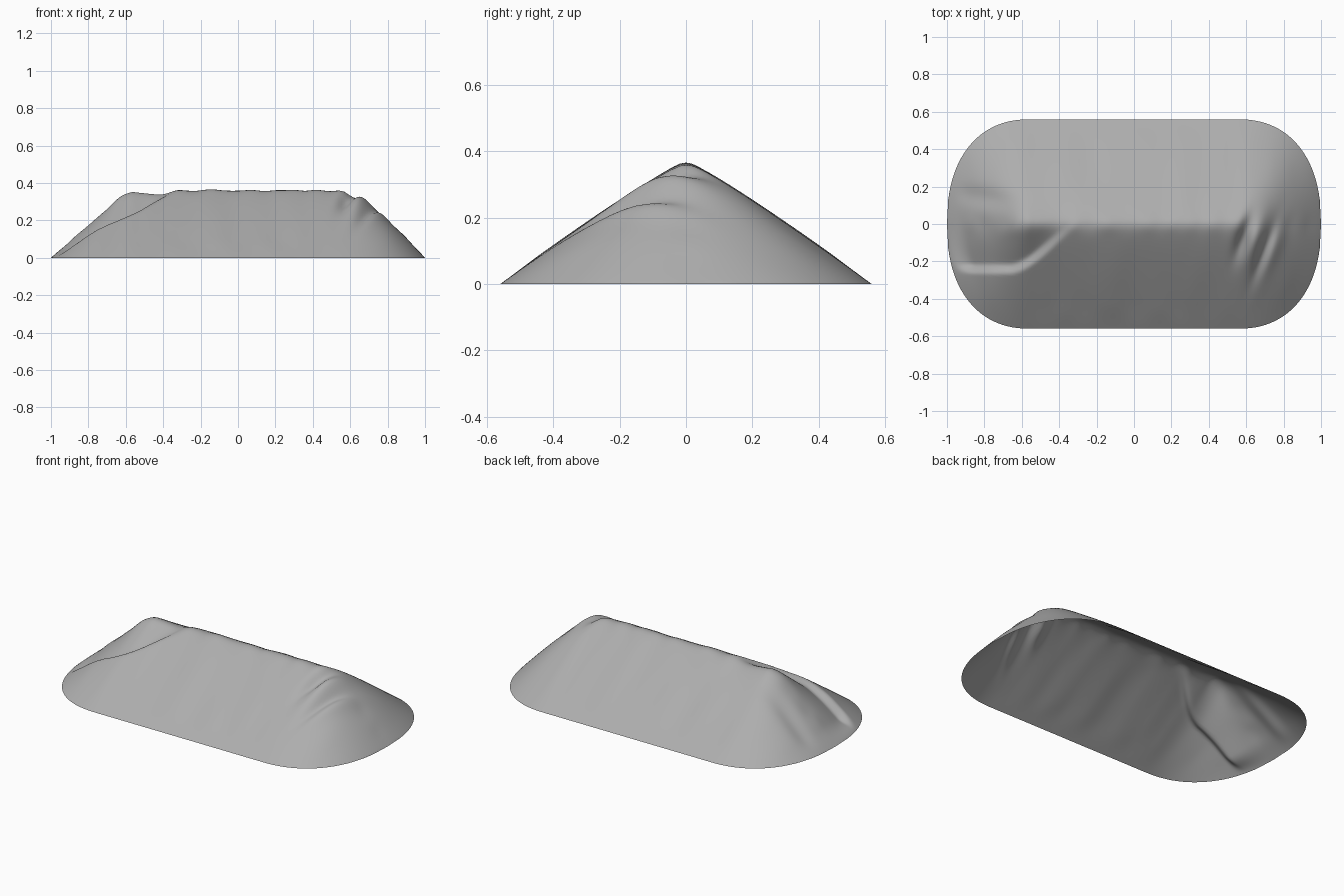
import bpy, bmesh, math
from mathutils import Vector, noise

cube = bpy.data.objects.get("Cube")
if cube:
    bpy.data.objects.remove(cube, do_unlink=True)

HALF_W, SPINE, POW, HEIGHT = 0.56, 0.55, 2.3, 0.375
COLS, ROWS = 150, 100


def smooth(t):
    t = max(0.0, min(1.0, t))
    return t * t * (3 - 2 * t)


def half_width(x):
    t = max(0.0, (abs(x) - SPINE) / (1 - SPINE))
    return HALF_W * max(0.0, 1 - t ** POW) ** (1 / POW)


def dent(x, y, cx, cy, rx, ry, lean):
    """Soft oval blob, its long axis leaning in x as y changes."""
    dx, dy = (x - cx - lean * (y - cy)) / rx, (y - cy) / ry
    return math.exp(-dx * dx - dy * dy)


def height(x, y):
    # Straight ridge with rounded, slightly bulging ends
    t = max(0.0, (abs(x) - SPINE) / (1 - SPINE))
    v = abs(y) / HALF_W
    s = (t ** POW + v ** POW) ** (1 / POW)
    end = t * t / (t * t + v * v + 1e-6)
    p = 1.08 + (0.27 if x > 0 else 0.04) * end
    z = HEIGHT * (1 - math.hypot(s ** p, 0.04))
    rim = smooth((1 - s) * 4)

    # Slip scar: a curved edge with a scooped bed behind it
    edge = -0.27 * smooth((-0.22 - x) / 0.45)
    d = y - edge
    fade = smooth((-0.28 - x) / 0.25)
    if d > 0:
        z -= 0.05 * rim * fade * smooth(d / 0.06) * math.exp(-(d / 0.2) ** 2)
    z += 0.015 * rim * dent(x, y, -0.64, -0.01, 0.07, 0.06, 0.3)
    z -= 0.018 * rim * dent(x, y, -0.8, 0.14, 0.16, 0.06, -1.2)

    # Two curved hollows and the lumps between them
    z -= 0.04 * rim * dent(x, y, 0.585, -0.07, 0.035, 0.11, 0.3)
    z += 0.012 * rim * dent(x, y, 0.65, -0.08, 0.03, 0.12, 0.35)
    z -= 0.03 * rim * dent(x, y, 0.69, -0.16, 0.03, 0.14, 0.35)
    z += 0.012 * rim * dent(x, y, 0.75, -0.12, 0.04, 0.13, 0.35)

    # Gentle unevenness, stretched down the slope
    z += 0.005 * rim * noise.noise(Vector((x * 8, y * 3, 0.5)))
    z += 0.008 * noise.noise(Vector((x * 11, 3.1, 0.2))) * math.exp(-(y / 0.05) ** 2) * rim
    return max(0.0, z)


# Mound: an open sheet, closely spaced at the ends
bm = bmesh.new()
grid = []
for i in range(COLS + 1):
    u = 2 * i / COLS - 1
    x = 0.5 * u + 0.5 * math.sin(u * math.pi / 2)
    w = half_width(x)
    column = []
    for j in range(ROWS + 1):
        y = w * math.sin((2 * j / ROWS - 1) * math.pi / 2)
        column.append(bm.verts.new((x, y, height(x, y))))
    grid.append(column)
for a, b in zip(grid, grid[1:]):
    for j in range(ROWS):
        bm.faces.new((a[j], b[j], b[j + 1], a[j + 1]))
bmesh.ops.remove_doubles(bm, verts=bm.verts, dist=0.0005)
for f in bm.faces:
    f.smooth = True

mesh = bpy.data.meshes.new("mound")
bm.to_mesh(mesh)
bm.free()
mound = bpy.data.objects.new("mound", mesh)
bpy.context.collection.objects.link(mound)

# Plain grey earth
mat = bpy.data.materials.new("grey_earth")
mat.use_nodes = True
colour = (0.42, 0.42, 0.42, 1)
mat.diffuse_color = colour
bsdf = mat.node_tree.nodes["Principled BSDF"]
bsdf.inputs["Base Color"].default_value = colour
bsdf.inputs["Roughness"].default_value = 0.9
mesh.materials.append(mat)
